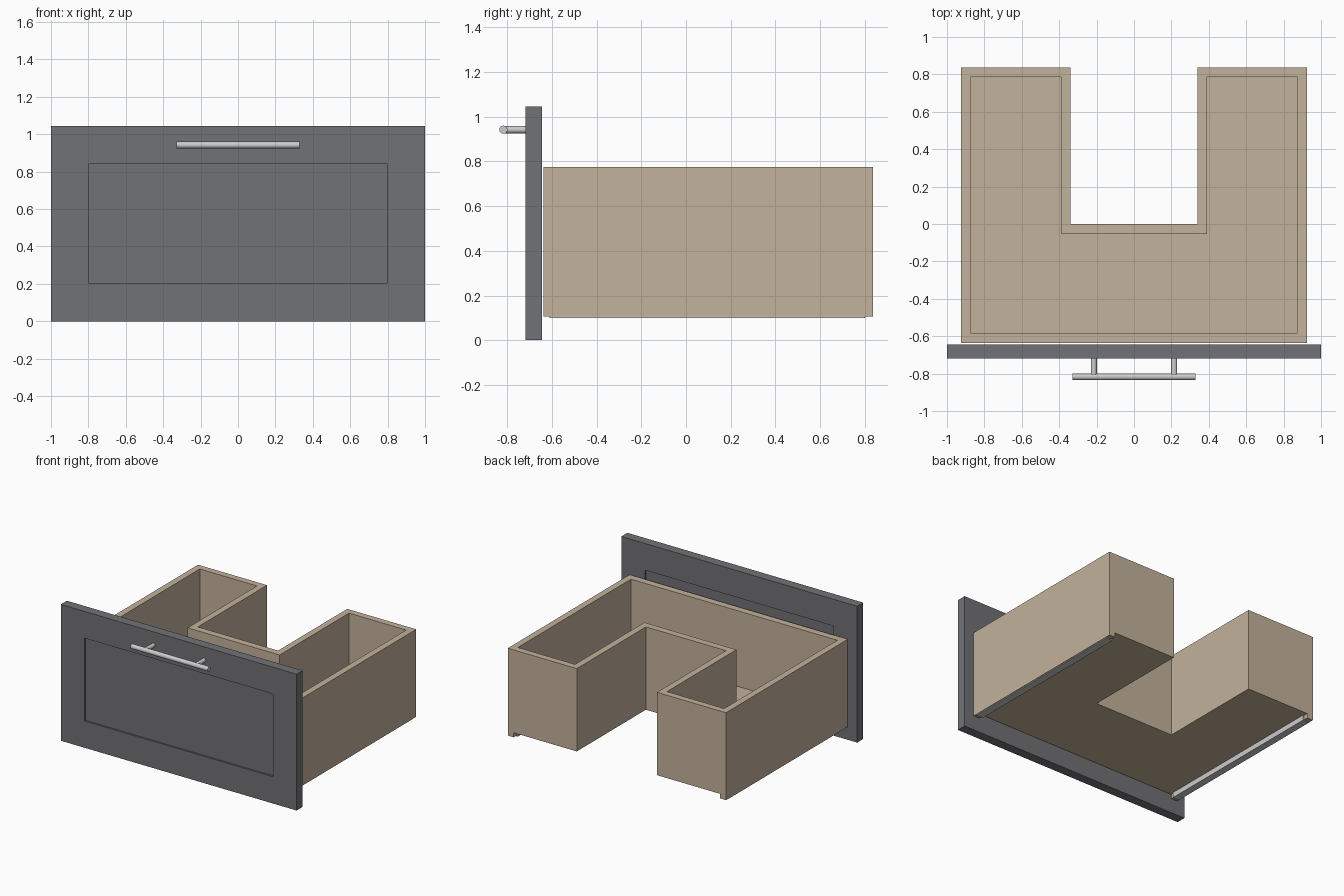
import bpy, bmesh, math
from mathutils import Matrix

if "Cube" in bpy.data.objects:
    bpy.data.objects.remove(bpy.data.objects["Cube"])


def material(name, rgb):
    m = bpy.data.materials.new(name)
    m.diffuse_color = (*rgb, 1)
    m.use_nodes = True
    m.node_tree.nodes["Principled BSDF"].inputs["Base Color"].default_value = m.diffuse_color
    return m


GREY = material("slate grey", (0.165, 0.168, 0.18))
WOOD = material("pale wood", (0.546, 0.445, 0.332))
METAL = material("brushed metal", (0.6, 0.6, 0.6))


def finish(bm, name, mat):
    bmesh.ops.recalc_face_normals(bm, faces=bm.faces)
    me = bpy.data.meshes.new(name)
    bm.to_mesh(me)
    bm.free()
    me.materials.append(mat)
    ob = bpy.data.objects.new(name, me)
    bpy.context.collection.objects.link(ob)
    return ob


def cube(bm, lo, hi):
    size = [b - a for a, b in zip(lo, hi)]
    mid = [(a + b) / 2 for a, b in zip(lo, hi)]
    return bmesh.ops.create_cube(
        bm, size=1, matrix=Matrix.Translation(mid) @ Matrix.Diagonal((*size, 1)))


def box(name, lo, hi, mat):
    bm = bmesh.new()
    cube(bm, lo, hi)
    return finish(bm, name, mat)


def rod(name, centre, radius, length, axis, mat):
    bm = bmesh.new()
    rot = Matrix.Rotation(math.pi / 2, 4, axis)
    bmesh.ops.create_cone(bm, cap_ends=True, segments=32, radius1=radius, radius2=radius,
                          depth=length, matrix=Matrix.Translation(centre) @ rot)
    for f in bm.faces:
        f.smooth = len(f.verts) == 4
    for e in bm.edges:
        e.smooth = all(f.smooth for f in e.link_faces)
    return finish(bm, name, mat)


# Drawer front: frame with a shallow recessed panel on both faces
def ring(bm, x, z0, z1, y):
    return [bm.verts.new(p) for p in ((-x, y, z0), (x, y, z0), (x, y, z1), (-x, y, z1))]


bm = bmesh.new()
recess = 0.014
rings = [ring(bm, 0.8, 0.205, 0.84, -0.718 + recess),
         ring(bm, 0.8, 0.205, 0.84, -0.718),
         ring(bm, 1, 0, 1.045, -0.718),
         ring(bm, 1, 0, 1.045, -0.645),
         ring(bm, 0.8, 0.205, 0.84, -0.645),
         ring(bm, 0.8, 0.205, 0.84, -0.645 - recess)]
for a, b in zip(rings, rings[1:]):
    for i in range(4):
        j = (i + 1) % 4
        bm.faces.new((a[i], a[j], b[j], b[i]))
bm.faces.new(rings[0])
bm.faces.new(rings[-1])
finish(bm, "drawer_front", GREY)


# U-shaped drawer box: outer and inner outlines joined into walls and floor
def u_outline(x, front, back, notch_x, notch_y):
    return [(-x, front), (x, front), (x, back), (notch_x, back), (notch_x, notch_y),
            (-notch_x, notch_y), (-notch_x, back), (-x, back)]


outer = u_outline(0.925, -0.637, 0.837, 0.34, 0)
inner = u_outline(0.875, -0.583, 0.787, 0.39, -0.053)
BASE, FLOOR, TOP = 0.14, 0.195, 0.775
bm = bmesh.new()
loops = [[bm.verts.new((x, y, z)) for x, y in pts]
         for pts, z in ((outer, BASE), (outer, TOP), (inner, TOP), (inner, FLOOR))]
for a, b in zip(loops, loops[1:]):
    for i in range(8):
        j = (i + 1) % 8
        bm.faces.new((a[i], a[j], b[j], b[i]))
bm.faces.new(loops[0])
bm.faces.new(loops[-1])
finish(bm, "drawer_box", WOOD)

# Side wall skirts below the floor, with metal runners
for side, s in (("left", -1), ("right", 1)):
    x0, x1 = sorted((s * 0.875, s * 0.925))
    box(side + "_skirt", (x0, -0.637, 0.105), (x1, 0.837, BASE), WOOD)
    x0, x1 = sorted((s * 0.865, s * 0.92))
    box(side + "_runner", (x0, -0.61, 0.099), (x1, 0.80, BASE - 0.001), METAL)
    # Handle post
    rod(side + "_handle_post", (s * 0.215, -0.765, 0.942), 0.016, 0.10, 'X', METAL)

# Handle bar
rod("handle_bar", (0, -0.817, 0.942), 0.018, 0.655, 'Y', METAL)
